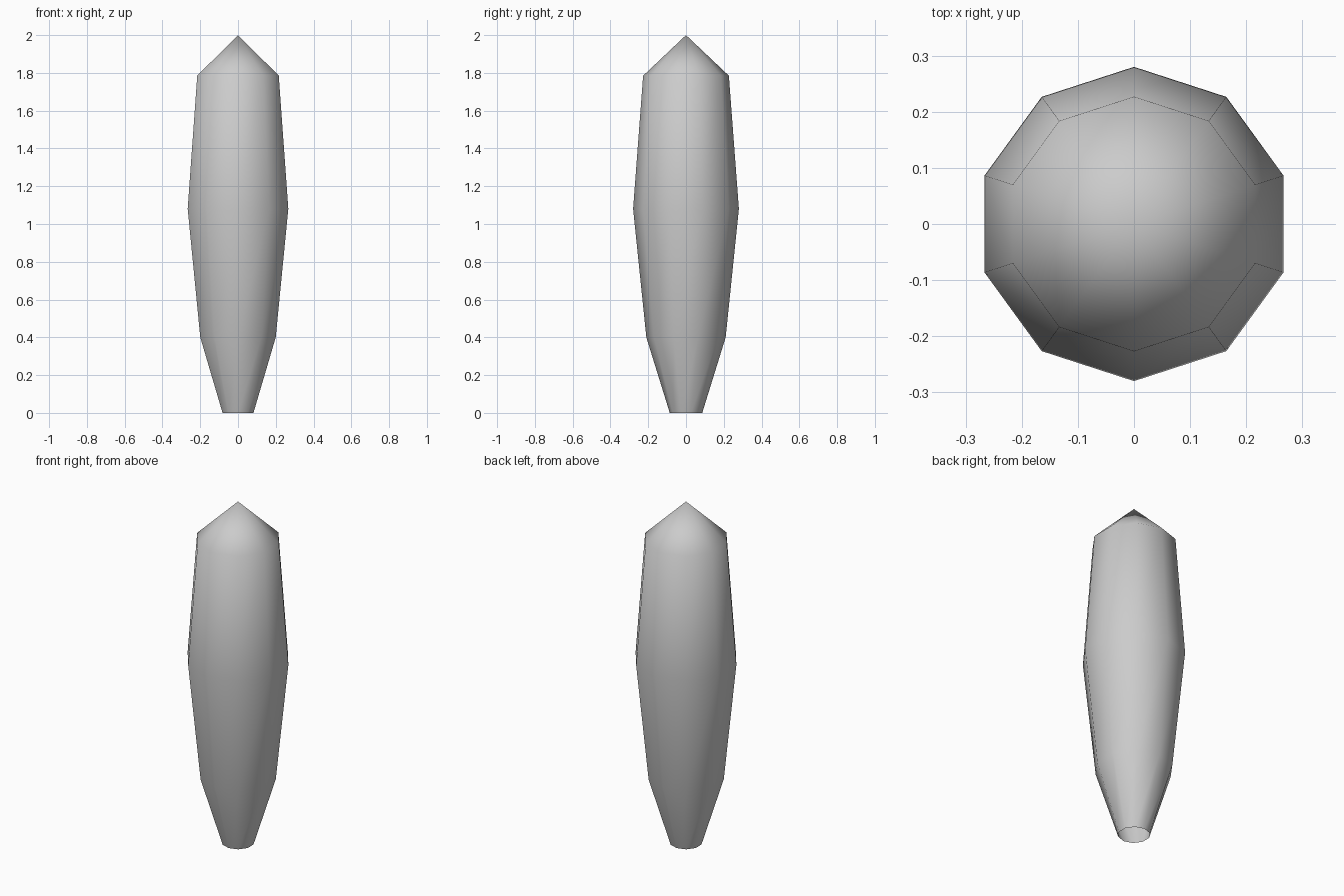
import bpy, bmesh, math

if "Cube" in bpy.data.objects:
    bpy.data.objects.remove(bpy.data.objects["Cube"])

SIDES = 10
# (radius, height) of each ring, from the open base upwards
PROFILE = [(0.086, 0.0), (0.21, 0.4), (0.28, 1.08), (0.227, 1.785)]
TIP_HEIGHT = 2.0


def ring(bm, radius, z):
    """One ring of vertices with a corner pointing to +y."""
    step = 2 * math.pi / SIDES
    return [bm.verts.new((radius * math.sin(-i * step), radius * math.cos(i * step), z))
            for i in range(SIDES)]


bm = bmesh.new()
rings = [ring(bm, r, z) for r, z in PROFILE]

# Side walls
for low, high in zip(rings, rings[1:]):
    for i in range(SIDES):
        j = (i + 1) % SIDES
        bm.faces.new((low[i], low[j], high[j], high[i]))

# Pointed tip
tip = bm.verts.new((0, 0, TIP_HEIGHT))
for i in range(SIDES):
    bm.faces.new((rings[-1][i], rings[-1][(i + 1) % SIDES], tip))

# Smooth shading all over, base left open
for face in bm.faces:
    face.smooth = True

mesh = bpy.data.meshes.new("tapered_body")
bm.to_mesh(mesh)
bm.free()
body = bpy.data.objects.new("tapered_body", mesh)
bpy.context.collection.objects.link(body)
